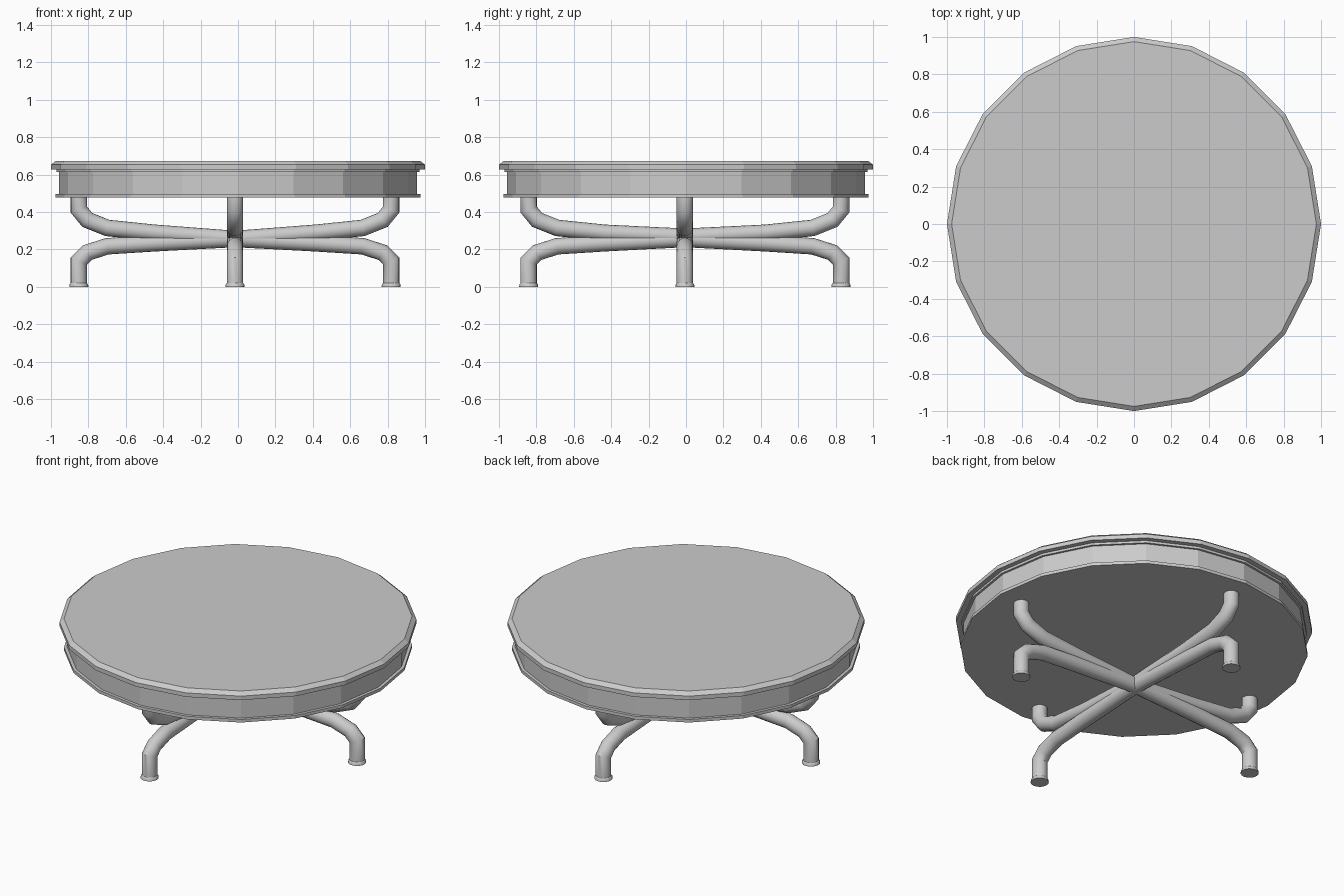
import bpy, bmesh
from math import sin, cos, pi, radians
from mathutils import Vector

if "Cube" in bpy.data.objects:
    bpy.data.objects.remove(bpy.data.objects["Cube"])

CENTRE = Vector((-0.016, -0.006, 0))   # legs sit slightly off centre


def finish(bm, name, smooth):
    bmesh.ops.recalc_face_normals(bm, faces=bm.faces)
    me = bpy.data.meshes.new(name)
    bm.to_mesh(me)
    bm.free()
    ob = bpy.data.objects.new(name, me)
    bpy.context.collection.objects.link(ob)
    if smooth:
        bpy.ops.object.select_all(action='DESELECT')
        ob.select_set(True)
        bpy.context.view_layer.objects.active = ob
        bpy.ops.object.shade_smooth_by_angle(angle=radians(40))
    return ob


def skin(rings, name, smooth=False):
    """Bridge a list of point rings and cap both ends."""
    bm = bmesh.new()
    vr = [[bm.verts.new(p) for p in r] for r in rings]
    n = len(vr[0])
    for a, b in zip(vr, vr[1:]):
        for i in range(n):
            j = (i + 1) % n
            bm.faces.new((a[i], a[j], b[j], b[i]))
    bm.faces.new(vr[0][::-1])
    bm.faces.new(vr[-1])
    return finish(bm, name, smooth)


def circle(r, z, sides, c=Vector()):
    return [Vector((c.x + r * cos(2 * pi * i / sides),
                    c.y + r * sin(2 * pi * i / sides), z)) for i in range(sides)]


def lathe(profile, name, sides=20, c=Vector(), smooth=False):
    return skin([circle(r, z, sides, c) for r, z in profile], name, smooth)


def tube(path, radius, axis, name, sides=16):
    """Sweep a circle along a planar (distance, z) path with mitred bends."""
    side = Vector((-axis.y, axis.x, 0))
    pts = [CENTRE + axis * d + Vector((0, 0, z)) for d, z in path]
    rings = []
    for i, p in enumerate(pts):
        t0 = (p - pts[i - 1]).normalized() if i else (pts[1] - p).normalized()
        t1 = (pts[i + 1] - p).normalized() if i < len(pts) - 1 else t0
        t = (t0 + t1).normalized()
        nrm = side.cross(t) / max(t.dot(t0), 0.5)
        rings.append([p + radius * (cos(2 * pi * k / sides) * side
                                    + sin(2 * pi * k / sides) * nrm)
                      for k in range(sides)])
    return skin(rings, name, True)


# Table top: flanged apron, recessed band, stepped rim with bevelled edge
lathe([(0.975, 0.478), (0.975, 0.497), (0.957, 0.497), (0.957, 0.614),
       (0.97, 0.614), (0.97, 0.628), (1.0, 0.628), (1.0, 0.653),
       (0.975, 0.673)], "table_top")

# Half paths (distance from centre, height) for the bent tubes
upper = [(0.835, 0.485), (0.835, 0.413), (0.79, 0.358), (0.683, 0.315), (0.43, 0.289)]
lower = [(0.835, 0.01), (0.835, 0.138), (0.79, 0.183), (0.683, 0.217), (0.43, 0.233)]


def full(half, mid):
    return half + [(0, mid)] + [(-d, z) for d, z in reversed(half)]


# Two crossing frames, each an upward and a downward bent tube, plus feet
for label, axis, top_z in (("x", Vector((1, 0, 0)), 0.256),
                           ("y", Vector((0, 1, 0)), 0.268)):
    tube(full(upper, top_z), 0.044, axis, "upper_support_" + label)
    tube(full(lower, 0.256), 0.044, axis, "lower_leg_" + label)
    for s in (1, -1):
        lathe([(0.051, 0), (0.05, 0.012), (0.044, 0.02)], "foot_" + label,
              16, CENTRE + axis * 0.835 * s, True)
